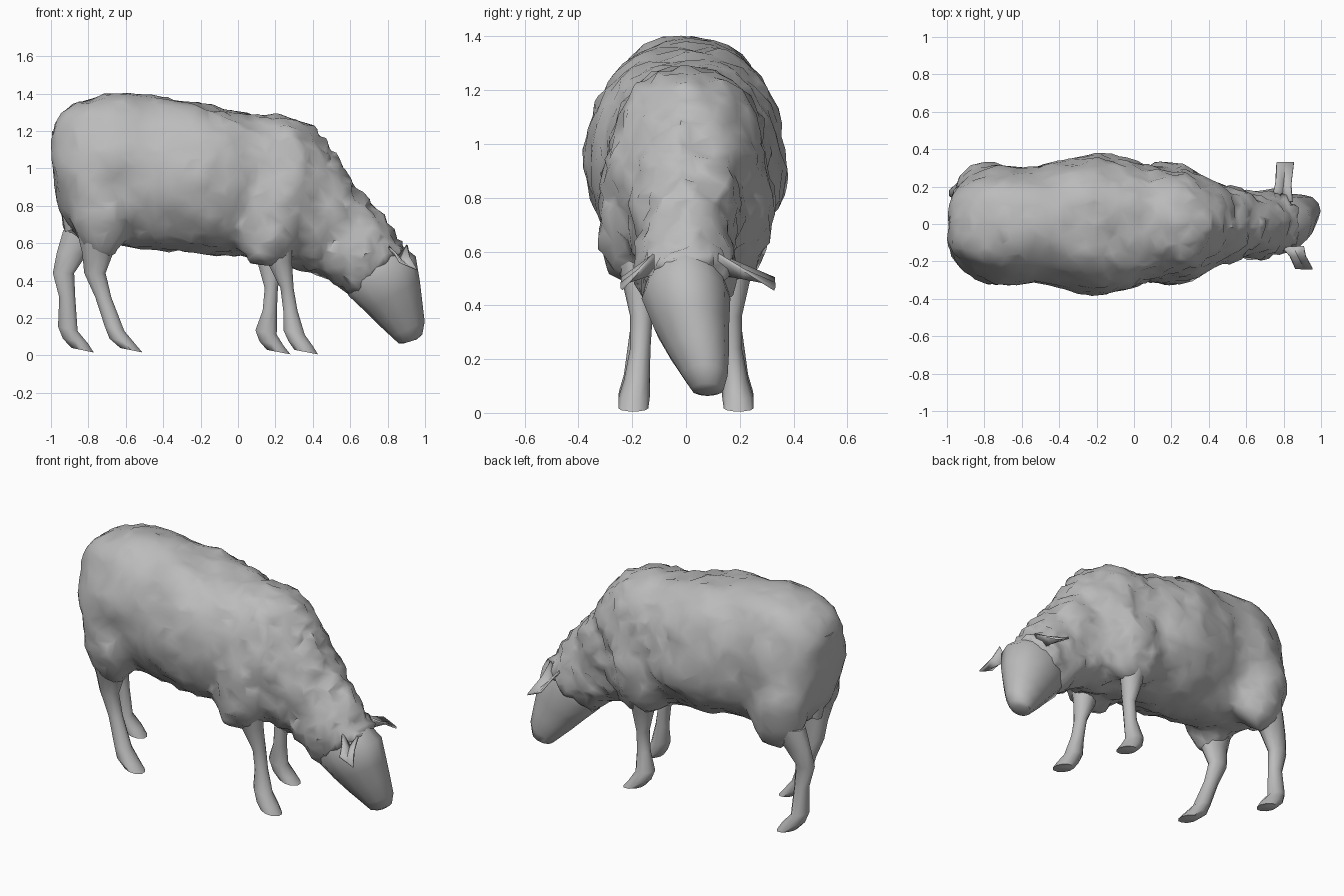
import bpy, bmesh, math
from mathutils import Vector, noise

if "Cube" in bpy.data.objects:
    bpy.data.objects.remove(bpy.data.objects["Cube"])

grey = bpy.data.materials.new("wool grey")
grey.diffuse_color = (0.5, 0.5, 0.5, 1)
grey.use_nodes = True
grey.node_tree.nodes["Principled BSDF"].inputs["Base Color"].default_value = grey.diffuse_color


def make_object(name, bm):
    bmesh.ops.recalc_face_normals(bm, faces=bm.faces)
    mesh = bpy.data.meshes.new(name)
    bm.to_mesh(mesh)
    bm.free()
    mesh.materials.append(grey)
    obj = bpy.data.objects.new(name, mesh)
    bpy.context.collection.objects.link(obj)
    return obj


def smooth(obj, angle):
    bpy.ops.object.select_all(action='DESELECT')
    obj.select_set(True)
    bpy.context.view_layer.objects.active = obj
    bpy.ops.object.shade_smooth_by_angle(angle=math.radians(angle))


def loft(bm, sections, sides=12, egg=0.0, power=1.0):
    """Skin oval rings; each section is (x1, z1, x2, z2, half width, y)."""
    rings = []
    for x1, z1, x2, z2, w, y in sections:
        ring = []
        for i in range(sides):
            a = 2 * math.pi * i / sides
            s, c = math.sin(a), math.cos(a)
            t = (1 + s) / 2
            if s > 0:
                c = math.copysign(abs(c) ** power, c)
            ring.append(bm.verts.new((x2 + (x1 - x2) * t, y + w * c * (1 - egg * s),
                                      z2 + (z1 - z2) * t)))
        rings.append(ring)
    for r, s in zip(rings, rings[1:]):
        for i in range(sides):
            j = (i + 1) % sides
            bm.faces.new((r[i], r[j], s[j], s[i]))
    bm.faces.new(rings[0])
    bm.faces.new(rings[-1])


def blob(bm, centre, size):
    """Ellipsoid muscle mass."""
    made = bmesh.ops.create_icosphere(bm, subdivisions=3, radius=1)
    for v in made["verts"]:
        v.co = Vector([c + p * s for c, p, s in zip(centre, v.co, size)])


# Fleece: barrel (x, top, bottom, half width), neck, thighs and shoulders fused
bm = bmesh.new()
barrel = [(-0.985, 1.24, 1.0, 0.09), (-0.95, 1.29, 0.78, 0.19), (-0.87, 1.345, 0.64, 0.265),
          (-0.70, 1.40, 0.60, 0.315), (-0.52, 1.385, 0.57, 0.30), (-0.20, 1.34, 0.55, 0.375),
          (-0.05, 1.30, 0.54, 0.35), (0.07, 1.29, 0.53, 0.30), (0.30, 1.26, 0.50, 0.29),
          (0.42, 1.16, 0.50, 0.22)]
loft(bm, [(x, top, x, low, w, 0) for x, top, low, w in barrel], 24, 0.03, 0.75)
neck = [(0.35, 1.25, 0.10, 0.56, 0.25), (0.51, 1.07, 0.28, 0.48, 0.21),
        (0.63, 0.90, 0.42, 0.45, 0.19), (0.87, 0.61, 0.59, 0.34, 0.17),
        (0.91, 0.58, 0.63, 0.33, 0.14)]
loft(bm, [s + (0,) for s in neck], 16, 0, 0.85)
for side in (-1, 1):
    blob(bm, (0.17, 0.19 * side, 0.76), (0.20, 0.125, 0.28))
    blob(bm, (-0.75 - 0.02 * side, 0.19 * side, 0.81), (0.17, 0.13, 0.29))
fleece = make_object("fleece", bm)
remesh = fleece.modifiers.new("fuse", 'REMESH')
remesh.mode = 'VOXEL'
remesh.voxel_size = 0.033
soften = fleece.modifiers.new("soften", 'SMOOTH')
soften.iterations = 2
baked = bpy.data.meshes.new_from_object(
    fleece.evaluated_get(bpy.context.evaluated_depsgraph_get()))
fleece.modifiers.clear()
fleece.data = baked
baked.materials.clear()
baked.materials.append(grey)

# Clumps in the wool, rougher toward the neck
offsets = []
for v in baked.vertices:
    rough = 0.012 + 0.022 * min(1, max(0, v.co.x + 0.4))
    offsets.append(v.normal * (0.008 + 0.022 * noise.noise(v.co * 5.5)
                               + rough * noise.noise(v.co * 17)))
for v, off in zip(baked.vertices, offsets):
    v.co += off
thin = fleece.modifiers.new("facets", 'DECIMATE')
thin.ratio = 0.3
smooth(fleece, 40)

# Head, with the muzzle swung to one side
bm = bmesh.new()
loft(bm, [(0.86, 0.60, 0.58, 0.36, 0.15, 0), (0.95, 0.53, 0.59, 0.32, 0.165, 0),
          (0.972, 0.40, 0.68, 0.235, 0.14, 0.02), (0.985, 0.29, 0.75, 0.165, 0.115, 0.045),
          (0.998, 0.18, 0.82, 0.10, 0.085, 0.07), (0.985, 0.11, 0.86, 0.063, 0.06, 0.08),
          (0.955, 0.085, 0.89, 0.065, 0.035, 0.08)])
smooth(make_object("head", bm), 50)

# Ears: folded leaves swept from root to tip
for name, side, x, drift, reach in (("left_ear", 1, 0.79, 0.02, 0.21),
                                    ("right_ear", -1, 0.85, 0.06, 0.12)):
    bm = bmesh.new()
    grid = []
    for t, wide in ((0, 0.055), (0.45, 0.04), (1, 0.045)):
        cx, cy, cz = x + drift * t, side * (0.12 + reach * t), 0.59 - 0.11 * t
        fold = 0.07 * (1 - t)
        grid.append([bm.verts.new((cx + wide * k, cy, cz - fold * (k == 0) - 0.02 * t * k))
                     for k in (1, 0, -1)])
    for r, s in zip(grid, grid[1:]):
        for i in range(2):
            bm.faces.new((r[i], r[i + 1], s[i + 1], s[i]))
    ear = make_object(name, bm)
    solid = ear.modifiers.new("thickness", 'SOLIDIFY')
    solid.thickness = 0.012
    solid.offset = 0
    smooth(ear, 40)

# Legs: each pair shares heights and depths, each leg has its own stride line
widths = (0.09, 0.06, 0.042, 0.038, 0.048, 0.058, 0.056)
spread = (0.19, 0.18, 0.166, 0.17, 0.183, 0.192, 0.196)


def leg(name, side, heights, depths, stride):
    bm = bmesh.new()
    rows = []
    for i, (x, z, d, w, y) in enumerate(zip(stride, heights, depths, widths, spread)):
        heel = 0.025 if i > 3 else 0.0  # hooves tip toward the toe
        rows.append((x + d, z, x - d, z + heel, w, side * y))
    loft(bm, rows, 10)
    smooth(make_object(name, bm), 50)


front_z = (0.62, 0.50, 0.36, 0.24, 0.11, 0.05, 0.005)
front_d = (0.09, 0.07, 0.037, 0.04, 0.06, 0.068, 0.066)
leg("front_leg_left", 1, front_z, front_d, (0.17, 0.17, 0.178, 0.17, 0.15, 0.18, 0.218))
leg("front_leg_right", -1, front_z, front_d, (0.205, 0.222, 0.262, 0.28, 0.30, 0.335, 0.365))
hind_z = (0.67, 0.55, 0.44, 0.31, 0.13, 0.065, 0.015)
hind_d = (0.13, 0.088, 0.06, 0.045, 0.055, 0.07, 0.062)
leg("hind_leg_left", 1, hind_z, hind_d, (-0.81, -0.885, -0.933, -0.913, -0.91, -0.87, -0.83))
leg("hind_leg_right", -1, hind_z, hind_d, (-0.74, -0.75, -0.765, -0.72, -0.66, -0.62, -0.57))

# Short tail lying against the rump
bm = bmesh.new()
loft(bm, [(-0.92, 1.20, -0.995, 1.20, 0.06, 0), (-0.90, 0.95, -0.975, 0.95, 0.06, 0),
          (-0.86, 0.68, -0.925, 0.66, 0.04, 0)], 8)
smooth(make_object("tail", bm), 50)
